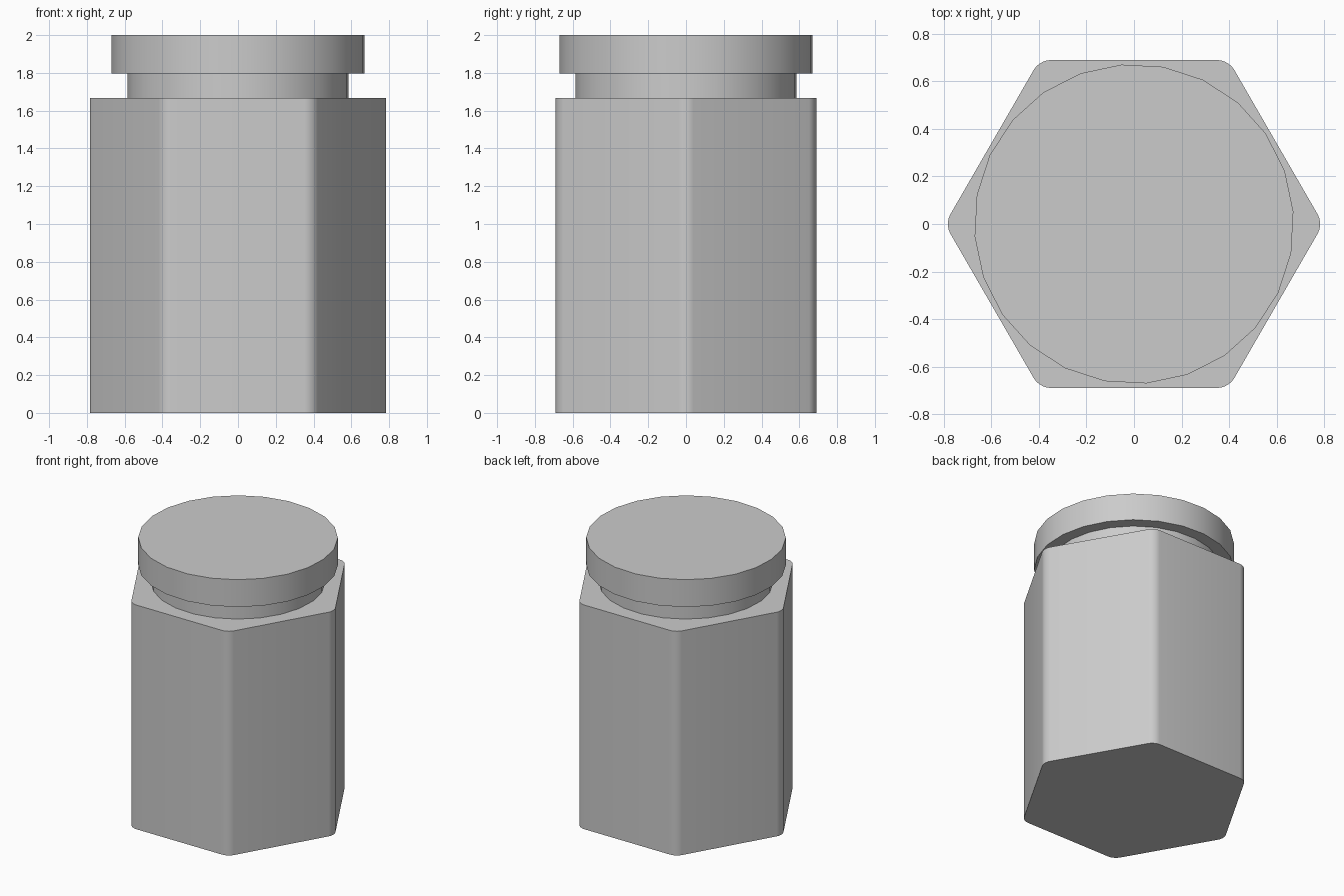
import bpy, bmesh
from math import cos, sin, pi, radians

if "Cube" in bpy.data.objects:
    bpy.data.objects.remove(bpy.data.objects["Cube"])


def prism(name, sides, radius, z0, z1, turn=0.0, round_corners=0.0):
    """Upright prism; optionally rounds its vertical edges."""
    bm = bmesh.new()
    ring = [bm.verts.new((radius * cos(turn + 2 * pi * i / sides),
                          radius * sin(turn + 2 * pi * i / sides), z0))
            for i in range(sides)]
    base = bm.faces.new(ring)
    ext = bmesh.ops.extrude_face_region(bm, geom=[base], use_keep_orig=True)
    top = [g for g in ext["geom"] if isinstance(g, bmesh.types.BMVert)]
    bmesh.ops.translate(bm, verts=top, vec=(0, 0, z1 - z0))
    if round_corners:
        upright = [e for e in bm.edges
                   if abs(e.verts[0].co.z - e.verts[1].co.z) > 0.01]
        bmesh.ops.bevel(bm, geom=upright, offset=round_corners, segments=5,
                        profile=0.5, affect='EDGES')
    bmesh.ops.recalc_face_normals(bm, faces=bm.faces[:])
    mesh = bpy.data.meshes.new(name)
    bm.to_mesh(mesh)
    bm.free()
    ob = bpy.data.objects.new(name, mesh)
    bpy.context.collection.objects.link(ob)
    bpy.ops.object.select_all(action='DESELECT')
    ob.select_set(True)
    bpy.context.view_layer.objects.active = ob
    bpy.ops.object.shade_smooth_by_angle(angle=radians(30))
    return ob


# Hexagonal jar body with rounded corners (0.69 from centre to flat)
prism("jar_body", 6, 0.69 / cos(pi / 6), 0, 1.667, round_corners=0.045)

# Round neck and wider lid
prism("jar_neck", 24, 0.587, 1.667, 1.797, turn=radians(4.5))
prism("jar_lid", 24, 0.673, 1.797, 2.0, turn=radians(4.5))
